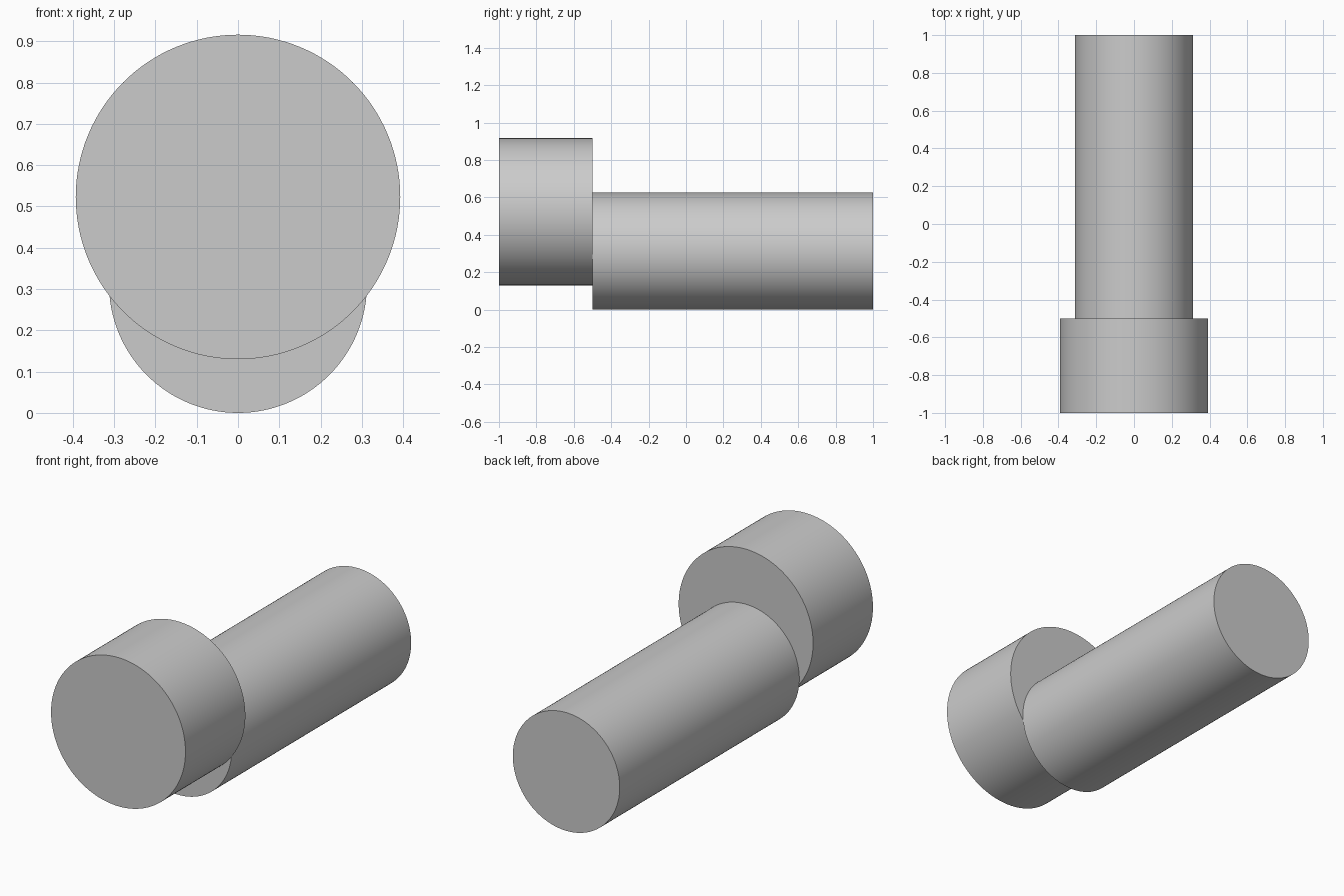
import bpy
import math

cube = bpy.data.objects.get("Cube")
if cube:
    bpy.data.objects.remove(cube, do_unlink=True)

# Single grey material
GREY = (0.6, 0.6, 0.6, 1.0)
grey = bpy.data.materials.new("plain grey")
grey.use_nodes = True
grey.diffuse_color = GREY
grey.node_tree.nodes["Principled BSDF"].inputs["Base Color"].default_value = GREY


def cylinder_along_y(name, radius, y_front, y_back, z):
    """Smooth capped cylinder lying along the y axis."""
    bpy.ops.mesh.primitive_cylinder_add(
        vertices=128, radius=radius, depth=y_back - y_front,
        location=(0, (y_front + y_back) / 2, z),
        rotation=(math.pi / 2, 0, 0))
    part = bpy.context.object
    part.name = name
    part.data.materials.append(grey)
    bpy.ops.object.shade_smooth_by_angle(angle=math.radians(30))
    return part


# Wide short head at the front, set higher than the shaft
cylinder_along_y("head", 0.393, -1.0, -0.5, 0.523)

# Long shaft resting on the ground
cylinder_along_y("shaft", 0.3125, -0.5, 1.0, 0.3125)
